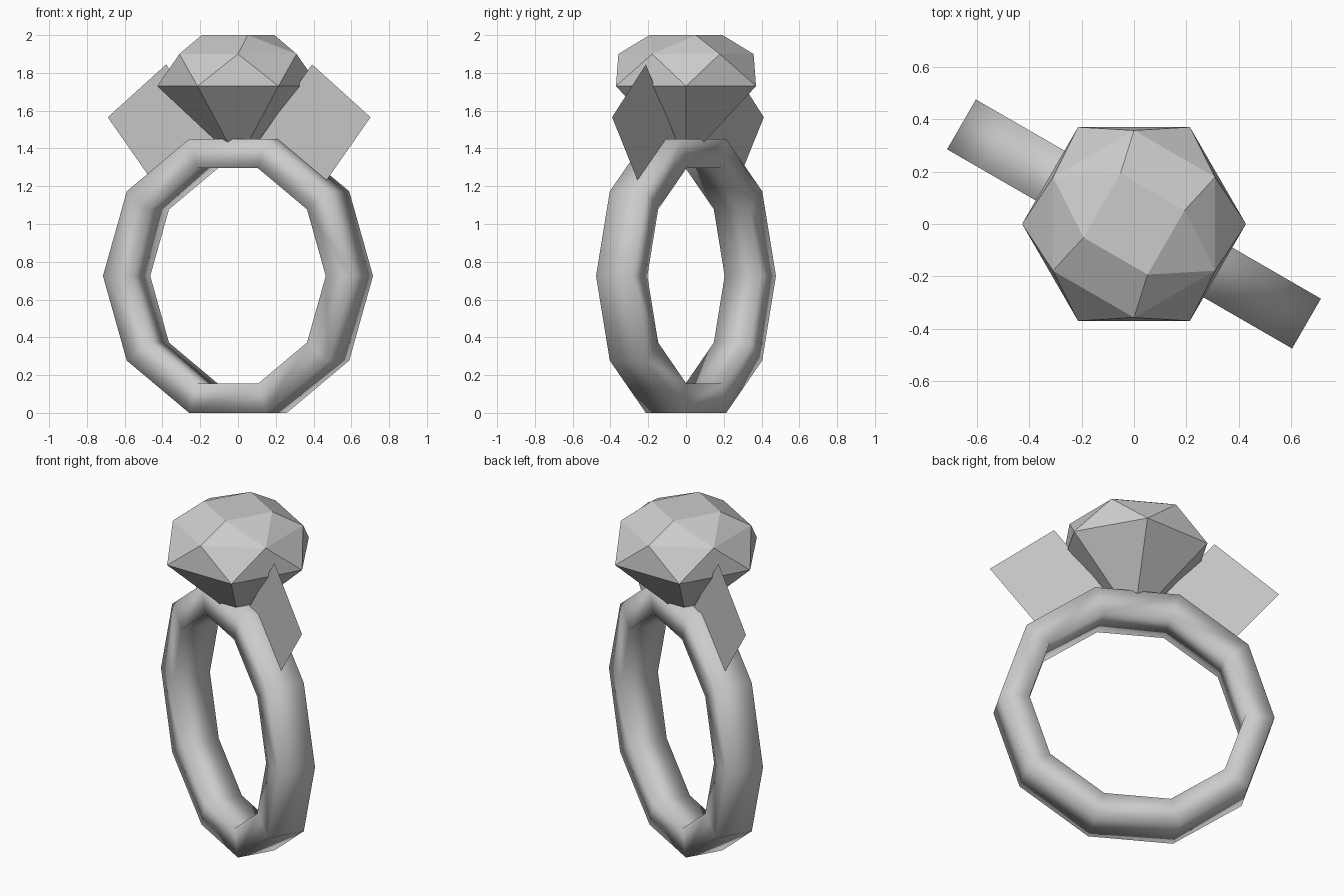
import bpy, bmesh
from math import sin, cos, radians, tau
from mathutils import Vector

if "Cube" in bpy.data.objects:
    bpy.data.objects.remove(bpy.data.objects["Cube"])

TURN = radians(-30)      # band is turned about z relative to the gem
MID_Z = 0.725            # height of the band centre


def add_object(name, bm, smooth=False, turn=0.0):
    bmesh.ops.recalc_face_normals(bm, faces=bm.faces)
    for f in bm.faces:
        f.smooth = smooth
    mesh = bpy.data.meshes.new(name)
    bm.to_mesh(mesh)
    bm.free()
    ob = bpy.data.objects.new(name, mesh)
    ob.rotation_euler.z = turn
    bpy.context.collection.objects.link(ob)
    return ob


# Band: rectangular section spun in ten steps, smooth shaded
bm = bmesh.new()
section = [(0.600, -0.11), (0.762, -0.11), (0.762, 0.11), (0.600, 0.11)]
vs = [bm.verts.new((r, y, MID_Z)) for r, y in section]
edges = [bm.edges.new((vs[i], vs[(i + 1) % 4])) for i in range(4)]
bmesh.ops.spin(bm, geom=vs + edges, cent=(0, 0, MID_Z), axis=(0, 1, 0),
               angle=tau, steps=10)
bmesh.ops.remove_doubles(bm, verts=bm.verts, dist=0.001)
add_object("band", bm, smooth=True, turn=TURN)

# Side plates: thin flat squares either side of the gem
for side, name in ((1, "right_side_plate"), (-1, "left_side_plate")):
    bm = bmesh.new()
    outline = [(0.446, 1.845), (0.803, 1.565), (0.487, 1.173), (0.13, 1.453)]
    bm.faces.new([bm.verts.new((side * u, 0.012, z)) for u, z in outline])
    add_object(name, bm, turn=TURN)

# Gem: hull of point, hexagonal girdle, offset hexagon and square table
bm = bmesh.new()
for count, radius, z, start in ((1, 0.0, 1.33, 0), (6, 0.428, 1.73, 0),
                                (6, 0.358, 1.90, 30), (4, 0.20, 2.0, 15)):
    for i in range(count):
        a = radians(start) + tau * i / count
        bm.verts.new((radius * cos(a), radius * sin(a), z))
bmesh.ops.convex_hull(bm, input=bm.verts)
bmesh.ops.dissolve_limit(bm, angle_limit=radians(1), verts=bm.verts, edges=bm.edges)
add_object("gem", bm)
